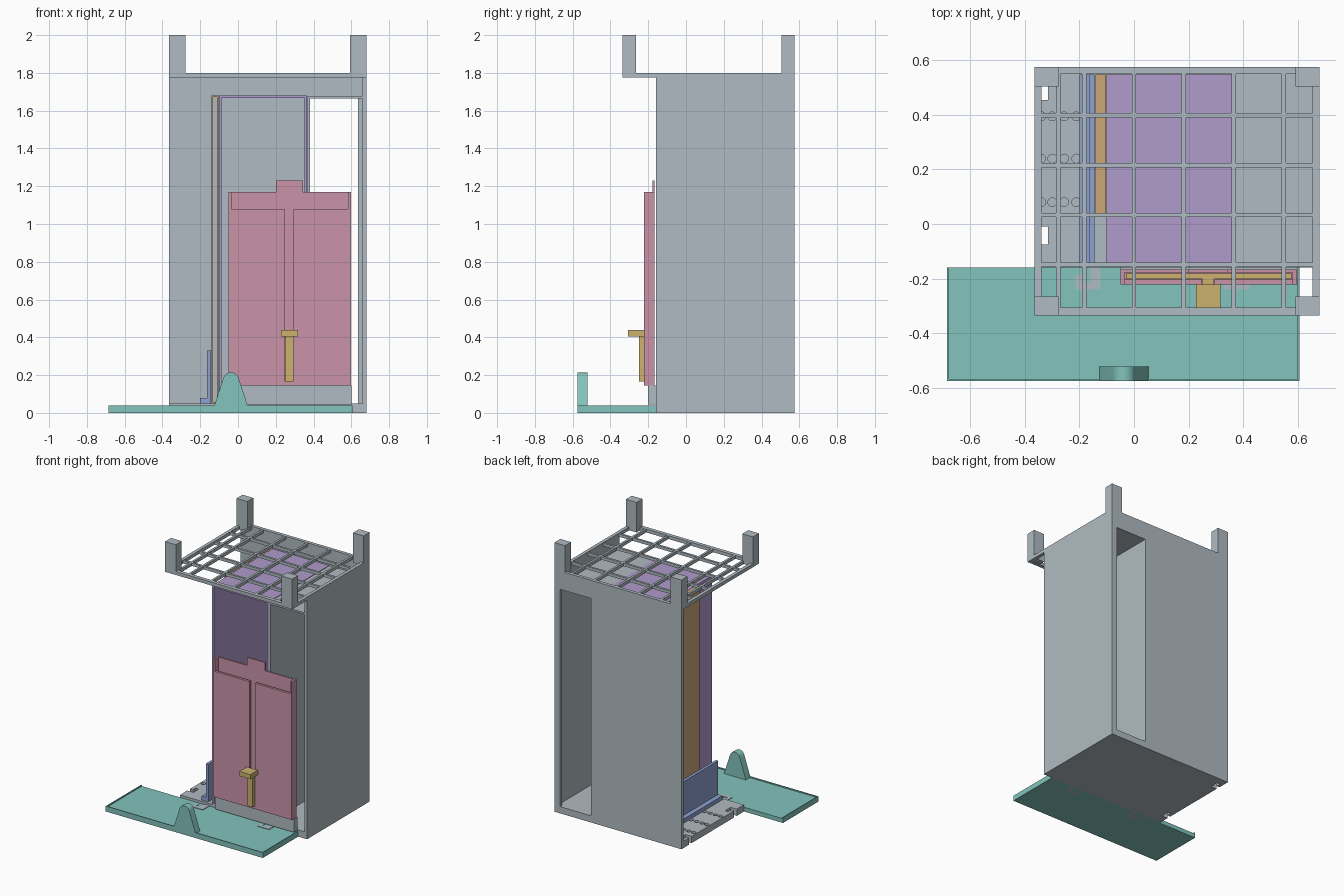
import bpy, bmesh, math
from mathutils import Matrix, Vector

cube = bpy.data.objects.get("Cube")
if cube:
    bpy.data.objects.remove(cube, do_unlink=True)


def material(name, rgb):
    lin = [((c / 255 + 0.055) / 1.055) ** 2.4 for c in rgb] + [1]
    m = bpy.data.materials.new(name)
    m.use_nodes = True
    m.diffuse_color = lin
    m.node_tree.nodes["Principled BSDF"].inputs["Base Color"].default_value = lin
    return m


GREY = material("grey", (176, 187, 194))
PINK = material("pink", (203, 148, 168))
TEAL = material("teal", (130, 196, 189))
PURPLE = material("purple", (176, 155, 204))
TAN = material("tan", (203, 167, 120))
BLUE = material("blue", (141, 162, 208))
GOLD = material("gold", (204, 178, 112))


def add_box(bm, x0, x1, y0, y1, z0, z1):
    size = Matrix.Diagonal((x1 - x0, y1 - y0, z1 - z0, 1))
    centre = Vector((x0 + x1, y0 + y1, z0 + z1)) / 2
    bmesh.ops.create_cube(bm, size=1, matrix=Matrix.Translation(centre) @ size)


def finish(name, bm, mat):
    bmesh.ops.recalc_face_normals(bm, faces=bm.faces)
    mesh = bpy.data.meshes.new(name)
    bm.to_mesh(mesh)
    bm.free()
    obj = bpy.data.objects.new(name, mesh)
    bpy.context.collection.objects.link(obj)
    mesh.materials.append(mat)
    return obj


def boxes(name, mat, *spans):
    bm = bmesh.new()
    for s in spans:
        add_box(bm, *s)
    return finish(name, bm, mat)


def prism(name, mat, outline, y0, y1):
    """Extrude an x-z outline along y."""
    bm = bmesh.new()
    face = bm.faces.new([bm.verts.new((x, y0, z)) for x, z in outline])
    new = bmesh.ops.extrude_face_region(bm, geom=[face])["geom"]
    bmesh.ops.translate(bm, vec=(0, y1 - y0, 0),
                        verts=[v for v in new if isinstance(v, bmesh.types.BMVert)])
    return finish(name, bm, mat)


def cut(obj, cutter):
    mod = obj.modifiers.new("cut", 'BOOLEAN')
    mod.object = cutter
    mod.solver = 'EXACT'
    cutter.hide_render = True
    bpy.context.view_layer.objects.active = obj
    bpy.ops.object.modifier_apply(modifier=mod.name)
    bpy.data.objects.remove(cutter, do_unlink=True)


def tunnel(name, mat, x0, x1, y0, y1, z0, z1, t):
    """Thin sleeve open at the front and back."""
    return boxes(name, mat,
                 (x0, x0 + t, y0, y1, z0, z1), (x1 - t, x1, y0, y1, z0, z1),
                 (x0 + t, x1 - t, y0, y1, z1 - t, z1), (x0 + t, x1 - t, y0, y1, z0, z0 + t))


L, R, F, B = -0.365, 0.68, -0.16, 0.575   # cabinet extents
FLOOR, TOP = 0.05, 1.8

# Floor with peg holes and side joint cutouts
floor = boxes("floor", GREY, (L, R, F, B, 0, FLOOR))
bm = bmesh.new()
for y in (0.08, 0.24, 0.395):
    for x in (-0.34, -0.3, -0.256, -0.212):
        bmesh.ops.create_cone(bm, cap_ends=True, segments=20, radius1=0.016, radius2=0.016,
                              depth=0.04, matrix=Matrix.Translation((x, y, FLOOR)))
cut(floor, finish("peg_hole_cutter", bm, GREY))
for y in (-0.06, 0.47):
    cut(floor, boxes("joint_cutter", GREY, (L - 0.1, L + 0.03, y - 0.015, y + 0.015, -0.1, 0.1)))
    cut(floor, boxes("joint_cutter", GREY, (L + 0.025, L + 0.05, y - 0.015, y + 0.05, -0.1, 0.1)))

# Cabinet walls: the back has a tall opening
X0, X1, Z1 = 0.38, 0.635, 1.665
boxes("back_wall", GREY, (L, X0, 0.55, B, FLOOR, TOP), (X1, R, 0.55, B, FLOOR, TOP),
      (X0, X1, 0.55, B, Z1, TOP))
boxes("side_wall", GREY, (0.66, R, F, 0.55, FLOOR, TOP))
boxes("partition", GREY, (0.367, X0, F, 0.55, FLOOR, Z1 + 0.013))
boxes("compartment_ceiling", GREY, (X0, 0.66, F, 0.55, Z1, Z1 + 0.013))

# Lattice top with corner posts
GF, G0 = -0.335, 1.775
bm = bmesh.new()
for x0, x1 in ((L, L + 0.025), (R - 0.025, R)):
    add_box(bm, x0, x1, GF, B, G0, TOP)
for y0, y1 in ((GF, GF + 0.028), (B - 0.025, B)):
    add_box(bm, L + 0.025, R - 0.025, y0, y1, G0, TOP)
for x in [-0.278] + [0.183 * i for i in range(-1, 4)]:
    add_box(bm, x - 0.008, x + 0.008, GF + 0.02, B - 0.02, G0 + 0.001, TOP - 0.001)
for i in range(4):
    y = -0.15 + 0.183 * i
    add_box(bm, L + 0.02, R - 0.02, y - 0.008, y + 0.008, G0 + 0.002, TOP - 0.0015)
finish("lattice_top", bm, GREY)
boxes("corner_posts", GREY, *[(x, x + 0.088, y, y + 0.07, TOP - 0.022, 2)
                              for x in (L, R - 0.088) for y in (GF, B - 0.07)])

# Sleeves and angled strip inside
tunnel("wide_sleeve", PURPLE, -0.1, 0.365, F, 0.548, FLOOR, 1.68, 0.013)
tunnel("narrow_sleeve", TAN, -0.141, -0.102, 0.04, 0.548, FLOOR, 1.68, 0.008)
boxes("angle_strip", BLUE, (-0.165, -0.144, -0.143, 0.548, FLOOR, 0.33),
      (-0.2, -0.165, -0.143, 0.548, FLOOR, 0.08))

# Door: back plate, slotted front plate, closed sides and bottom
D0, D1, DF, DB = -0.05, 0.597, -0.222, -0.166
boxes("door_back", PINK, (D0, D1, -0.178, DB, 0.145, 1.17), (0.2, 0.345, -0.178, DB, 1.17, 1.23))
boxes("door_front", PINK,
      (D0, D0 + 0.015, DF, -0.178, 0.145, 1.17), (D1 - 0.015, D1, DF, -0.178, 0.145, 1.17),
      (D0 + 0.015, D1 - 0.015, DF, -0.178, 0.145, 0.165),
      (D0 + 0.015, 0.25, DF, -0.204, 0.165, 1.08), (0.295, D1 - 0.015, DF, -0.204, 0.165, 1.08))
boxes("door_sill", GREY, (D0, 0.6, -0.2, F, FLOOR - 0.005, 0.145))

# Sliding latch
boxes("latch", GOLD, (-0.03, 0.578, -0.201, -0.181, 0.167, 0.4),
      (0.252, 0.293, -0.248, -0.2, 0.167, 0.405), (0.228, 0.318, -0.308, -0.222, 0.405, 0.44))

# Tray with raised rim
T0, T1, TF = -0.685, 0.607, -0.575
boxes("tray", TEAL, (T0, T1, TF, F, 0, 0.032), (T0, T0 + 0.007, TF, F, 0.032, 0.04),
      (T1 - 0.007, T1, TF, F, 0.032, 0.04), (T0 + 0.007, T1 - 0.007, TF, TF + 0.007, 0.032, 0.04))

# Rounded upright on the tray
cx, r = -0.037, 0.042
arc = [(cx + r * math.cos(a), 0.173 + r * math.sin(a))
       for a in (math.radians(20 + 14 * i) for i in range(11))]
upright = prism("tray_upright", TEAL, [(cx - 0.091, 0.03), (cx + 0.091, 0.03)] + arc, TF, -0.522)
upright.select_set(True)
bpy.context.view_layer.objects.active = upright
bpy.ops.object.shade_smooth_by_angle(angle=math.radians(25))

# Joint hooks linking floor and tray
for i, x in enumerate((-0.215, 0.33)):
    boxes("joint_hook_%d" % (i + 1), GREY, (x + 0.055, x + 0.093, -0.24, F, -0.0, 0.036),
          (x, x + 0.055, -0.24, -0.215, 0, 0.036), (x, x + 0.022, -0.215, -0.185, 0, 0.036))
